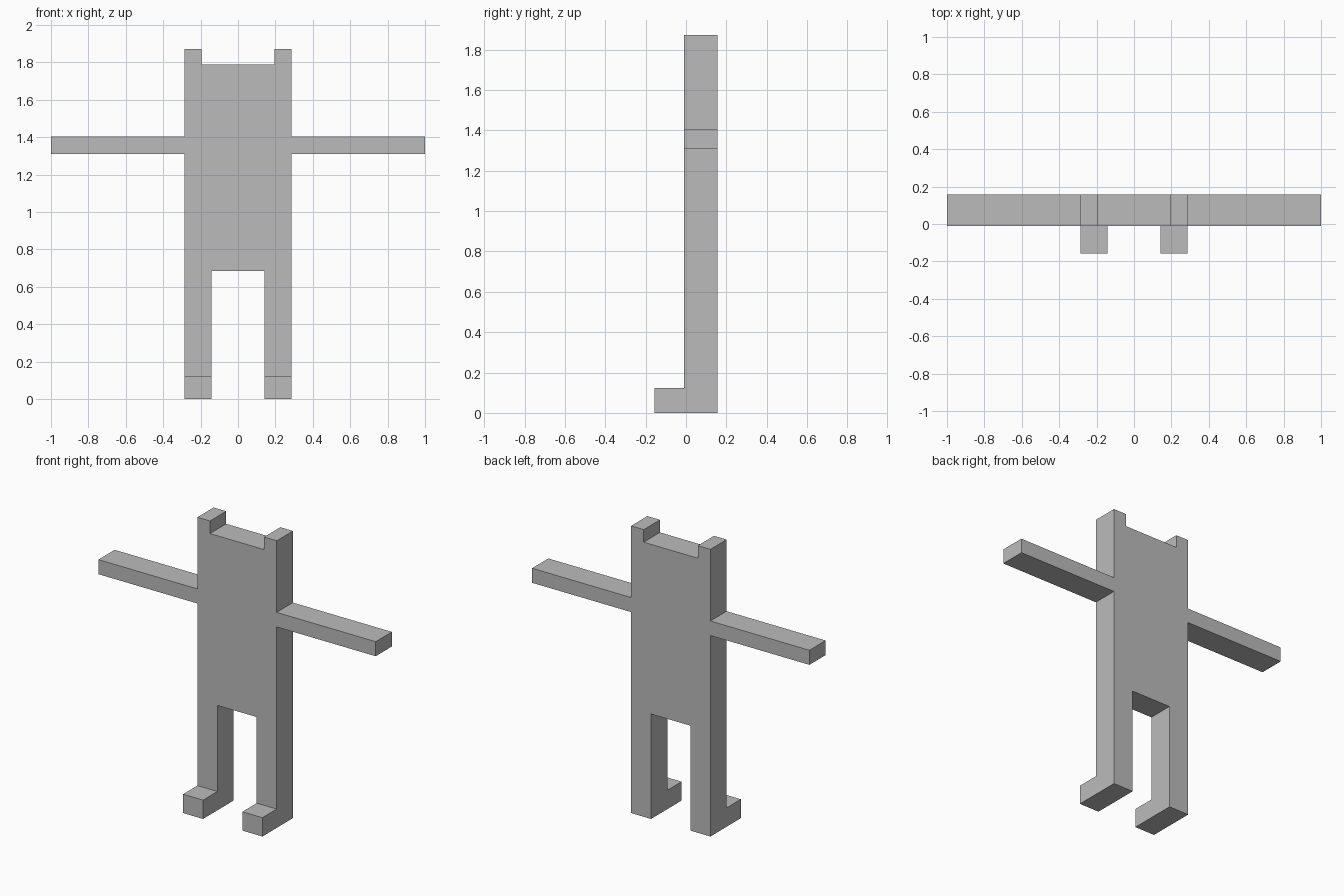
import bpy
import bmesh

if "Cube" in bpy.data.objects:
    bpy.data.objects.remove(bpy.data.objects["Cube"], do_unlink=True)

# Main sizes
FRONT, BACK, TOE = -0.01, 0.157, -0.157
OUTER, INNER, EAR = 0.286, 0.142, 0.195
ANKLE, CROTCH = 0.123, 0.684

# One plain grey for the whole figure
grey = bpy.data.materials.new("plain grey")
grey.use_nodes = True
colour = (0.5, 0.5, 0.5, 1.0)
grey.diffuse_color = colour
grey.node_tree.nodes["Principled BSDF"].inputs["Base Color"].default_value = colour

# Left half of the silhouette, from crotch round to the head top
half = [(INNER, CROTCH), (INNER, ANKLE), (OUTER, ANKLE),
        (OUTER, 1.31), (1.0, 1.31), (1.0, 1.405), (OUTER, 1.405),
        (OUTER, 1.872), (EAR, 1.872), (EAR, 1.79)]
outline = half + [(-x, z) for x, z in reversed(half)]

bm = bmesh.new()
ring = [bm.verts.new((x, FRONT, z)) for x, z in outline]
body = bm.faces.new(ring)

# Foot sections below each ankle, sharing the ankle edge with the legs
feet = []
for a, b in ((ring[1], ring[2]), (ring[-3], ring[-2])):
    low = [bm.verts.new((v.co.x, FRONT, 0)) for v in (b, a)]
    feet.append(bm.faces.new([a, b, *low]))


def extrude(faces, y):
    """Extrude faces along y to the given depth."""
    result = bmesh.ops.extrude_face_region(bm, geom=faces)
    for item in result["geom"]:
        if isinstance(item, bmesh.types.BMVert):
            item.co.y = y


# Thickness of the flat figure, then the toes pushed out in front
extrude([body, *feet], BACK)
bm.normal_update()
toes = [f for f in bm.faces
        if all(abs(v.co.y - FRONT) < 1e-4 and v.co.z < ANKLE + 1e-4
               for v in f.verts)]
extrude(toes, TOE)

# Merge coplanar faces and make normals consistent
bmesh.ops.recalc_face_normals(bm, faces=bm.faces[:])
bmesh.ops.dissolve_limit(bm, angle_limit=0.01, verts=bm.verts[:],
                         edges=bm.edges[:])
bmesh.ops.recalc_face_normals(bm, faces=bm.faces[:])

mesh = bpy.data.meshes.new("blocky_figure")
bm.to_mesh(mesh)
bm.free()
mesh.materials.append(grey)
figure = bpy.data.objects.new("blocky_figure", mesh)
bpy.context.collection.objects.link(figure)
